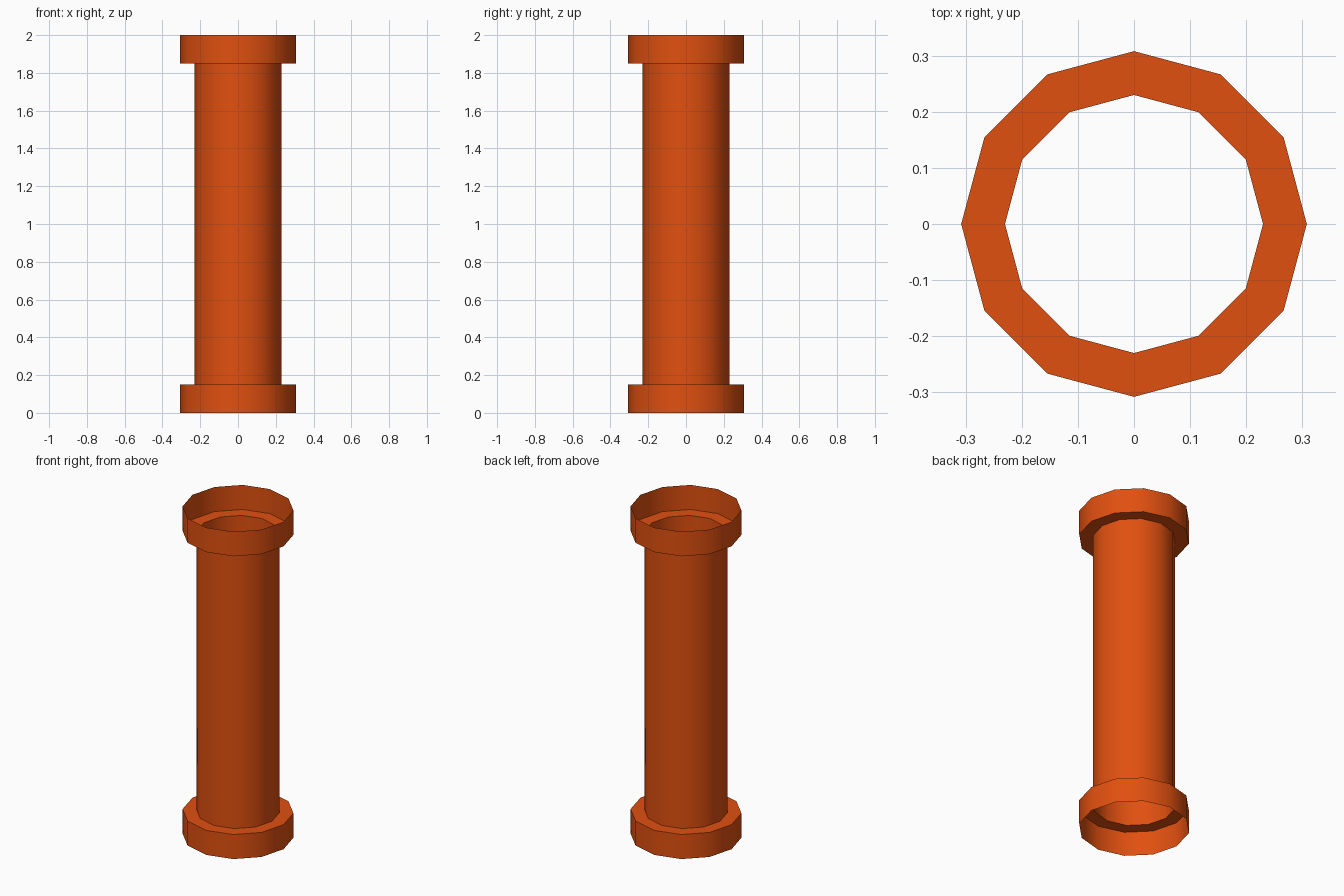
import bpy, bmesh
from math import cos, sin, pi, radians

if "Cube" in bpy.data.objects:
    bpy.data.objects.remove(bpy.data.objects["Cube"])

SIDES = 12
PIPE_R, COLLAR_R = 0.23, 0.308
HEIGHT, COLLAR_H = 2.0, 0.15

# Half-profile (radius, z) of the open, thin-walled pipe with a collar at each end
profile = [(COLLAR_R, 0), (COLLAR_R, COLLAR_H), (PIPE_R, COLLAR_H)]
profile += [(r, HEIGHT - z) for r, z in reversed(profile)]

# Revolve the profile into a 12-sided shell
bm = bmesh.new()
rings = [[bm.verts.new((r * cos(2 * pi * i / SIDES), r * sin(2 * pi * i / SIDES), z))
          for i in range(SIDES)] for r, z in profile]
for low, high in zip(rings, rings[1:]):
    for i in range(SIDES):
        j = (i + 1) % SIDES
        bm.faces.new((low[i], low[j], high[j], high[i]))

mesh = bpy.data.meshes.new("pipe")
bm.to_mesh(mesh)
bm.free()
pipe = bpy.data.objects.new("pipe", mesh)
bpy.context.collection.objects.link(pipe)

# Orange paint
orange = bpy.data.materials.new("orange")
orange.diffuse_color = (0.75, 0.08, 0.005, 1)
orange.use_nodes = True
orange.node_tree.nodes["Principled BSDF"].inputs["Base Color"].default_value = orange.diffuse_color
mesh.materials.append(orange)

# Smooth round walls, sharp collar steps
bpy.context.view_layer.objects.active = pipe
pipe.select_set(True)
bpy.ops.object.shade_smooth_by_angle(angle=radians(40))
